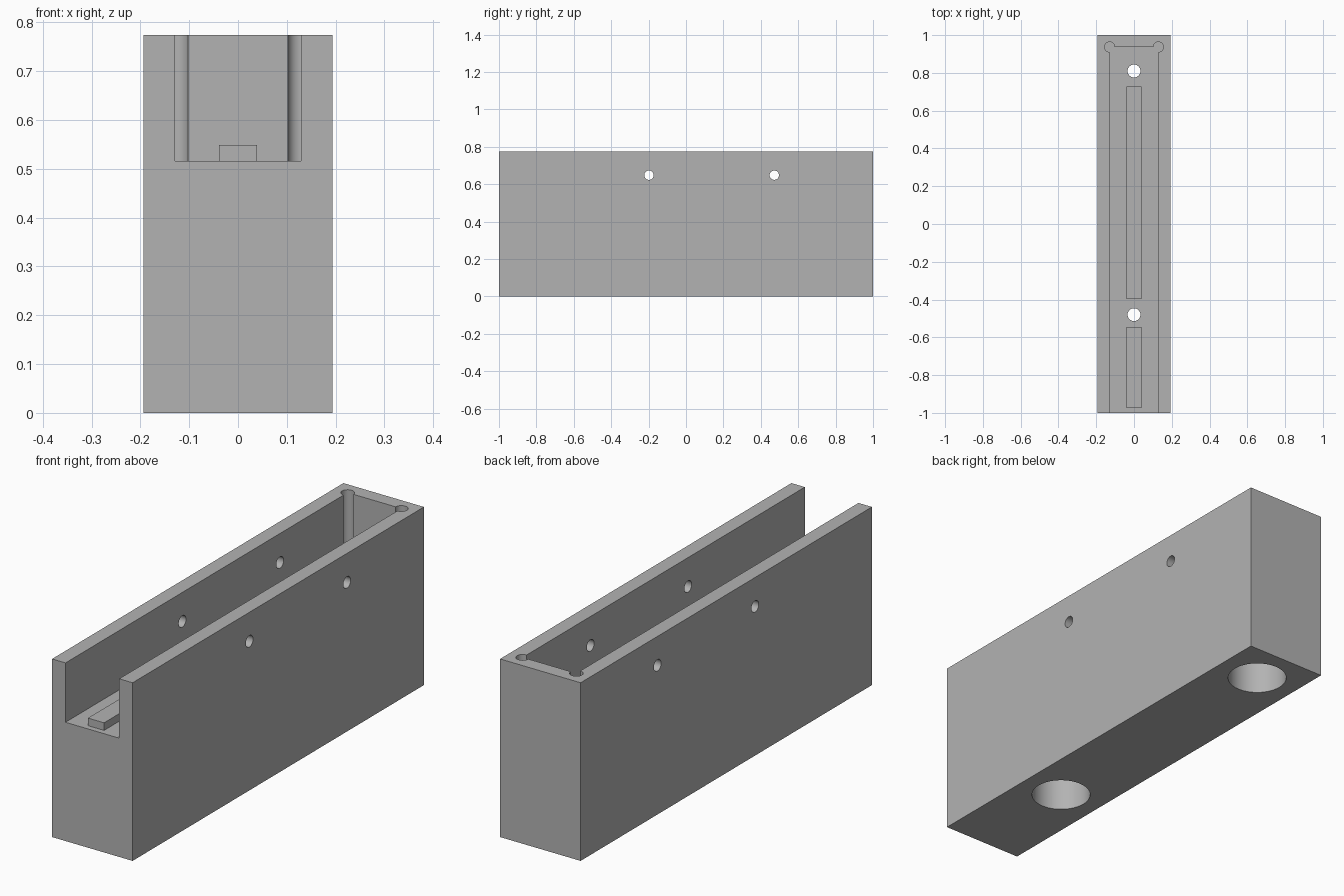
import bpy, bmesh, math
from mathutils import Matrix

old = bpy.data.objects.get("Cube")
if old:
    bpy.data.objects.remove(old, do_unlink=True)

W, H, FLOOR = 0.387, 0.774, 0.516      # block width, height, channel floor
CHANNEL, END = 0.258, 0.937            # channel width, closed end position

grey = bpy.data.materials.new("plain grey")
grey.use_nodes = True
colour = (0.45, 0.45, 0.45, 1)
grey.diffuse_color = colour
grey.node_tree.nodes["Principled BSDF"].inputs["Base Color"].default_value = colour


def finish(name, bm):
    mesh = bpy.data.meshes.new(name)
    bm.to_mesh(mesh)
    bm.free()
    mesh.materials.append(grey)
    obj = bpy.data.objects.new(name, mesh)
    bpy.context.collection.objects.link(obj)
    return obj


def box(name, x, y, z):
    bm = bmesh.new()
    size = [b - a for a, b in (x, y, z)]
    mid = [(a + b) / 2 for a, b in (x, y, z)]
    bmesh.ops.create_cube(bm, size=1, matrix=Matrix.Translation(mid) @ Matrix.Diagonal((*size, 1)))
    return finish(name, bm)


def rod(name, centre, radius, length, axis="Z"):
    bm = bmesh.new()
    turn = Matrix.Rotation(math.pi / 2, 4, "Y") if axis == "X" else Matrix.Identity(4)
    bmesh.ops.create_cone(bm, cap_ends=True, segments=48, radius1=radius, radius2=radius,
                          depth=length, matrix=Matrix.Translation(centre) @ turn)
    return finish(name, bm)


# Solid block and its raised ribs
block = box("channel_block", (-W / 2, W / 2), (-1, 1), (0, H))
for name, y in (("front_rib", (-0.975, -0.545)), ("long_rib", (-0.396, 0.729))):
    box(name, (-0.0387, 0.0387), y, (FLOOR - 0.004, 0.549))

# Channel open at the top and front, with round relief in the closed corners
cutters = [box("channel_cutter", (-CHANNEL / 2, CHANNEL / 2), (-1.2, END), (FLOOR, 1))]
for side in (-1, 1):
    cutters.append(rod("corner_cutter", (side * CHANNEL / 2, END, FLOOR + 0.25), 0.027, 0.5))

# Upright bolt holes with wide bores from below
for y in (-0.48, 0.81):
    cutters.append(rod("bolt_cutter", (0, y, 0.4), 0.034, 1.2))
    cutters.append(rod("bore_cutter", (0, y, 0.14), 0.123, 0.5))

# Cross holes through both walls
for y in (-0.198, 0.472):
    cutters.append(rod("cross_cutter", (0, y, 0.648), 0.025, 1, "X"))

for cutter in cutters:
    mod = block.modifiers.new(cutter.name, "BOOLEAN")
    mod.operation, mod.solver, mod.object = "DIFFERENCE", "EXACT", cutter

# Bake the cuts, drop the cutters, smooth the round walls
bpy.context.view_layer.update()
cut = bpy.data.meshes.new_from_object(block.evaluated_get(bpy.context.evaluated_depsgraph_get()))
block.modifiers.clear()
block.data = cut
for cutter in cutters:
    bpy.data.objects.remove(cutter, do_unlink=True)
bpy.ops.object.select_all(action="DESELECT")
block.select_set(True)
bpy.context.view_layer.objects.active = block
bpy.ops.object.shade_smooth_by_angle(angle=math.radians(30))
